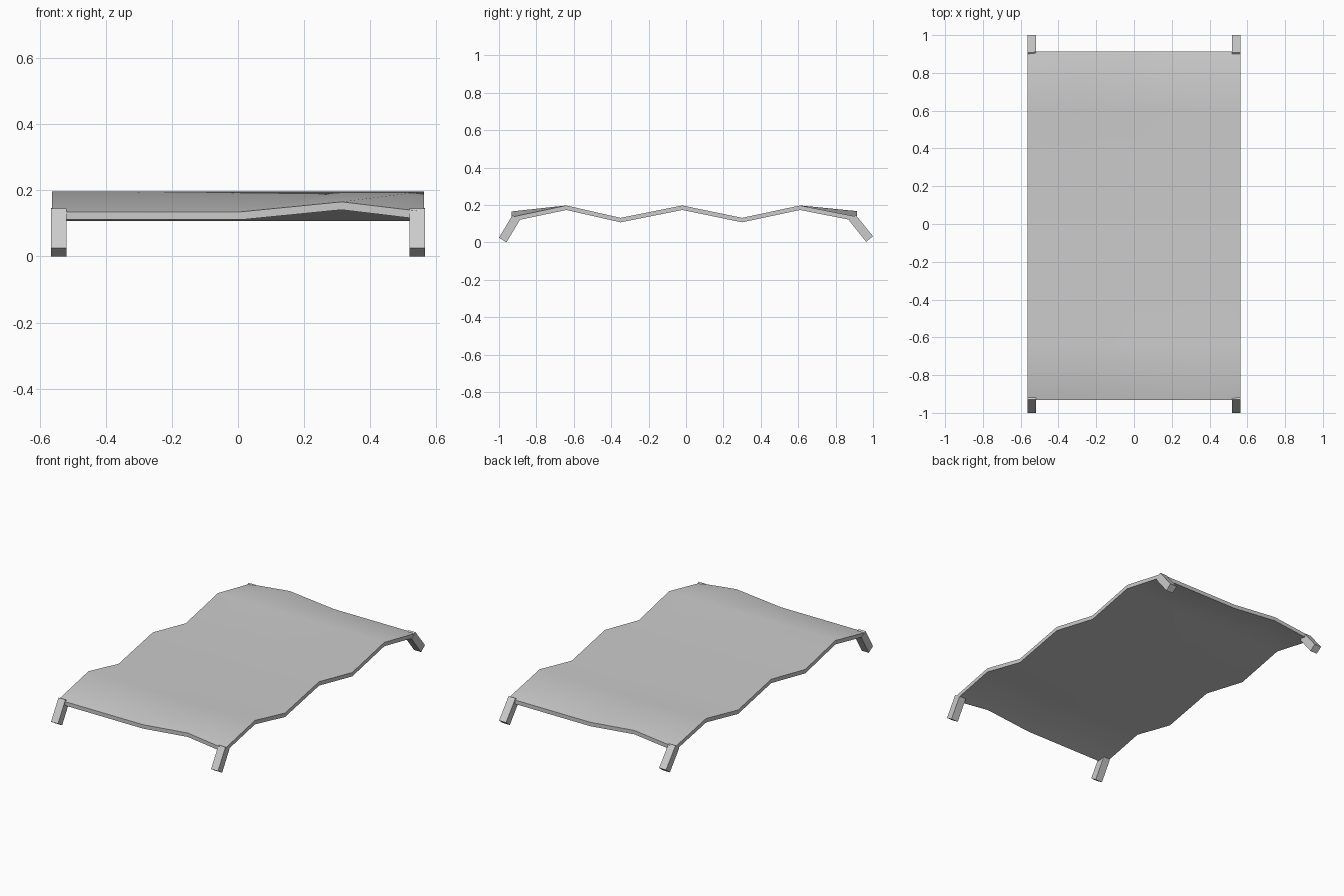
import bpy, bmesh

if "Cube" in bpy.data.objects:
    bpy.data.objects.remove(bpy.data.objects["Cube"])

# Wavy slab: ridges run across x, each end edge has one raised bump
XS = [-0.563, -0.29, 0.01, 0.313, 0.563]
ROWS = [(-0.933, 0.135), (-0.64, 0.197), (-0.35, 0.131), (-0.02, 0.197),
        (0.30, 0.131), (0.61, 0.197), (0.913, 0.137)]
BUMPS = {(0, 3): 0.03, (6, 1): 0.03}
THICK = 0.024


def make_object(name, bm, smooth=False):
    bmesh.ops.recalc_face_normals(bm, faces=bm.faces)
    mesh = bpy.data.meshes.new(name)
    bm.to_mesh(mesh)
    bm.free()
    obj = bpy.data.objects.new(name, mesh)
    bpy.context.collection.objects.link(obj)
    if smooth:
        bpy.context.view_layer.objects.active = obj
        obj.select_set(True)
        bpy.ops.object.shade_smooth_by_angle(angle=0.7)
        obj.select_set(False)
    return obj


bm = bmesh.new()
grid = [[bm.verts.new((x, y, z + BUMPS.get((r, c), 0) - THICK)) for c, x in enumerate(XS)]
        for r, (y, z) in enumerate(ROWS)]
for r in range(len(ROWS) - 1):
    for c in range(len(XS) - 1):
        bm.faces.new((grid[r][c], grid[r][c + 1], grid[r + 1][c + 1], grid[r + 1][c]))
ext = bmesh.ops.extrude_face_region(bm, geom=bm.faces[:], use_keep_orig=True)
top = [g for g in ext["geom"] if isinstance(g, bmesh.types.BMVert)]
bmesh.ops.translate(bm, verts=top, vec=(0, 0, THICK))
make_object("wavy_slab", bm, smooth=True)


# Splayed legs: side profile extruded along x
def leg(name, profile, x0, x1):
    bm = bmesh.new()
    a = [bm.verts.new((x0, y, z)) for y, z in profile]
    b = [bm.verts.new((x1, y, z)) for y, z in profile]
    bm.faces.new(a)
    bm.faces.new(b[::-1])
    for i in range(4):
        j = (i + 1) % 4
        bm.faces.new((a[i], b[i], b[j], a[j]))
    make_object(name, bm)


FRONT = [(-1.0, 0.025), (-0.96, 0.0), (-0.888, 0.12), (-0.928, 0.145)]
BACK = [(1.0, 0.032), (0.963, 0.003), (0.872, 0.117), (0.908, 0.146)]
for side, s in (("left", -1), ("right", 1)):
    leg(f"front_leg_{side}", FRONT, s * 0.518, s * 0.565)
    leg(f"back_leg_{side}", BACK, s * 0.518, s * 0.565)
